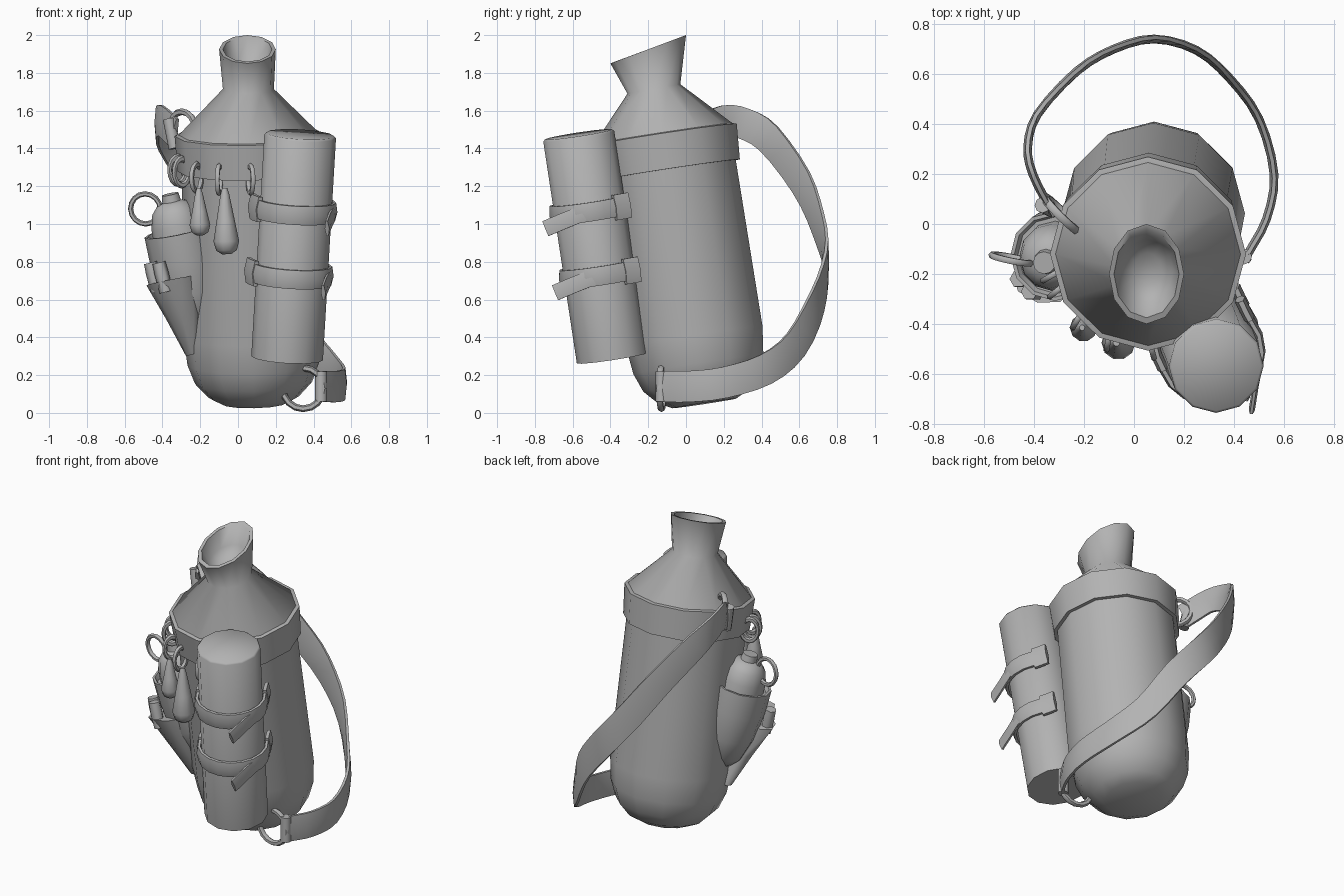
import bpy
from math import sin, cos, pi, radians
from mathutils import Vector as V

cube = bpy.data.objects.get("Cube")
if cube:
    bpy.data.objects.remove(cube)

grey = bpy.data.materials.new("plain_grey")
grey.use_nodes = True
grey.diffuse_color = (0.45, 0.45, 0.45, 1)
grey.node_tree.nodes["Principled BSDF"].inputs["Base Color"].default_value = (0.45, 0.45, 0.45, 1)
parts = []


def skin(name, rings):
    """Join equal rings of points with quads and cap both ends."""
    n = len(rings[0])
    verts = [p for ring in rings for p in ring]
    faces = [(k * n + i, k * n + (i + 1) % n, (k + 1) * n + (i + 1) % n, (k + 1) * n + i)
             for k in range(len(rings) - 1) for i in range(n)]
    faces += [tuple(reversed(range(n))), tuple(range(len(verts) - n, len(verts)))]
    mesh = bpy.data.meshes.new(name)
    mesh.from_pydata(verts, [], faces)
    mesh.materials.append(grey)
    obj = bpy.data.objects.new(name, mesh)
    bpy.context.collection.objects.link(obj)
    parts.append(obj)


def oval(c, u, v, n=12):
    return [V(c) + V(u) * cos(2 * pi * i / n) + V(v) * sin(2 * pi * i / n) for i in range(n)]


def turned(base, axis, profile, n=12):
    """Rings of (distance, radius) along an axis."""
    axis = V(axis).normalized()
    q = V((0, 0, 1)).rotation_difference(axis)
    return [oval(V(base) + axis * s, q @ V((r, 0, 0)), q @ V((0, r, 0)), n) for s, r in profile]


def smooth_path(pts, steps=3):
    pts = [V(p) for p in pts]
    ext = [2 * pts[0] - pts[1]] + pts + [2 * pts[-1] - pts[-2]]
    out = []
    for a, b, c, d in zip(ext, ext[1:], ext[2:], ext[3:]):
        for k in range(steps):
            t = k / steps
            out.append(0.5 * (2 * b + (c - a) * t + (2 * a - 5 * b + 4 * c - d) * t * t
                              + (3 * b - a - 3 * c + d) * t ** 3))
    return out + [pts[-1]]


def ribbon(name, pts, width, thick, up=(0, 0, 1)):
    """Padded strap along a path, standing on edge relative to up."""
    rings = []
    for i, p in enumerate(pts):
        tan = (pts[min(i + 1, len(pts) - 1)] - pts[max(i - 1, 0)]).normalized()
        out = tan.cross(V(up)).normalized()
        w = out.cross(tan) * width / 2
        o = out * thick / 2
        e = o * 0.45
        rings.append([p - w - e, p - w + e, p + o, p + w + e, p + w - e, p - o])
    skin(name, rings)


def ring(name, loc, major, minor, normal, stretch=1):
    bpy.ops.mesh.primitive_torus_add(major_radius=major, minor_radius=minor,
                                     major_segments=16, minor_segments=6, location=loc)
    obj = bpy.context.object
    obj.name = name
    obj.rotation_mode = 'QUATERNION'
    obj.rotation_quaternion = V(normal).to_track_quat('Z', 'Y')
    obj.scale.y = stretch
    obj.data.materials.append(grey)
    parts.append(obj)


# Main flask: leaning round body, sloping shoulder, slanted spout with a dished opening
foot, lean = V((0.085, 0.097, 0.05)), V((-0.02, -0.15, 0.988))
shell = turned(foot, lean, [(0, 0.17), (0.035, 0.24), (0.11, 0.31), (0.21, 0.348), (0.36, 0.366),
                            (1.26, 0.358), (1.44, 0.375)])
neck, mouth = V((0.055, -0.17, 1.715)), V((0.05, -0.2, 1.925))
for c, ux, vy, vz in [(neck, 0.135, 0.14, 0.025), (mouth, 0.15, 0.2, 0.075),
                      (mouth, 0.13, 0.175, 0.065), (mouth.lerp(neck, 0.45), 0.105, 0.125, 0.04),
                      (mouth.lerp(neck, 0.65), 0.055, 0.065, 0.02)]:
    shell.append(oval(c, (ux, 0, 0), (0, vy, vz)))
skin("flask_body", shell)
skin("shoulder_band", turned(foot, lean, [(1.25, 0.35), (1.25, 0.38), (1.44, 0.392), (1.445, 0.37)]))

# Bedroll held in front by two straps with loose tails
roll_base, roll_axis = V((0.26, -0.39, 0.29)), V((0.07, -0.18, 1.19))
axis = roll_axis.normalized()
skin("bedroll", turned(roll_base, axis, [(0, 0.19), (1.19, 0.19), (1.2, 0.18)]))
turn = V((0, 0, 1)).rotation_difference(axis)
for tag, t in (("upper", 0.66), ("lower", 0.375)):
    mid = roll_base + roll_axis * t
    spots = [(168, 0.238), (183, 0.218)] + [(a, 0.203) for a in range(200, 401, 20)] + [(411, 0.216), (421, 0.24)]
    wrap = [mid + turn @ V((r * cos(radians(a)), r * sin(radians(a)), 0)) for a, r in spots]
    ribbon(tag + "_roll_strap", wrap, 0.1, 0.035, axis)
    tail = [mid + V(d) for d in ((0.19, 0.06, 0), (0.2, -0.04, -0.02), (0.18, -0.14, -0.06), (0.165, -0.235, -0.1))]
    ribbon(tag + "_strap_tail", tail, 0.085, 0.025)
    # keepers where the strap meets the body
    for side, ends in (("outer", wrap[-3:]), ("inner", wrap[2::-1])):
        ribbon(tag + "_" + side + "_keeper", ends, 0.135, 0.045, axis)

# Long carrying strap sweeping round the back
path = smooth_path([(-0.335, 0.06, 1.48), (-0.405, 0.2, 1.545), (-0.425, 0.31, 1.53), (-0.385, 0.44, 1.45),
                    (-0.23, 0.61, 1.22), (-0.08, 0.7, 1.0), (0.08, 0.74, 0.8), (0.25, 0.695, 0.59),
                    (0.385, 0.58, 0.36), (0.5, 0.42, 0.23), (0.56, 0.2, 0.16), (0.53, 0.02, 0.14),
                    (0.455, -0.12, 0.14)])
ribbon("carry_strap", path, 0.165, 0.035)
skin("lower_strap_loop", turned((0.44, -0.13, 0.06), (0, 0, 1), [(0, 0.032), (0.16, 0.032)], 8))
skin("upper_strap_loop", turned((-0.335, 0.06, 1.4), (-0.2, 0.1, 1), [(0, 0.032), (0.16, 0.032)], 8))
ring("lower_strap_ring", (0.345, -0.13, 0.13), 0.108, 0.018, (0.1, 1, 0))
ring("upper_strap_ring", (-0.29, 0.04, 1.5), 0.095, 0.018, (0.7, 0.7, 0.1))

# Side pouch holding a small round-topped bottle
pouch_base, pouch_axis = (-0.21, -0.06, 0.45), (-0.11, -0.07, 0.52)
skin("side_pouch", turned(pouch_base, pouch_axis, [(0, 0.07), (0.06, 0.12), (0.2, 0.162), (0.38, 0.18),
                                                   (0.53, 0.18), (0.53, 0.165), (0.5, 0.155)]))
skin("small_bottle", turned(pouch_base, pouch_axis, [(0.46, 0.14), (0.57, 0.135), (0.64, 0.115), (0.68, 0.08),
                                                     (0.69, 0.05), (0.73, 0.045)]))
ring("bottle_ring", (-0.49, -0.14, 1.08), 0.08, 0.014, (0.2, 1, 0.1))

# Tapered sheath with two short handles
skin("sheath", [oval(c, u, v, 8) for c, u, v in [
    ((-0.24, -0.08, 0.31), (0.035, 0, 0.01), (0, 0.04, 0)),
    ((-0.29, -0.16, 0.51), (0.09, -0.02, 0.015), (0.01, 0.07, 0)),
    ((-0.365, -0.23, 0.7), (0.12, -0.03, 0.025), (0.02, 0.085, 0))]])
for i in range(2):
    skin("tool_handle_%d" % (i + 1), turned((-0.38 - 0.045 * i, -0.27 + 0.05 * i, 0.64), (-0.25, 0, 1),
                                            [(0, 0.035), (0.1, 0.038), (0.16, 0.035)], 6))

# Rings along the shoulder band, two of them carrying drop weights
hub = foot + lean * 1.26
for i, (ang, h) in enumerate(((196, 0), (205, -0.01), (225, -0.04), (246, -0.05), (271, -0.05))):
    out = V((cos(radians(ang)), sin(radians(ang)), 0))
    spot = hub + out * 0.395 + V((0, 0, -0.01 + h))
    ring("band_ring_%d" % (i + 1), spot, 0.05, 0.013, (-out.y - 0.25 * out.x, out.x - 0.25 * out.y, 0), 1.4)
for i, (x, y, z, r, length) in enumerate(((-0.2, -0.415, 0.94, 0.055, 0.25), (-0.06, -0.475, 0.84, 0.068, 0.35))):
    skin("drop_weight_%d" % (i + 1), turned((x, y, z), (-0.03, 0, 1), [
        (0, r * 0.35), (r * 0.3, r * 0.8), (r, r), (length * 0.5, r * 0.72), (length * 0.9, r * 0.35),
        (length, r * 0.2)], 10))

# Smooth shading with crisp edges
bpy.ops.object.select_all(action='DESELECT')
for obj in parts:
    obj.select_set(True)
bpy.context.view_layer.objects.active = parts[0]
bpy.ops.object.shade_smooth_by_angle(angle=radians(60))
